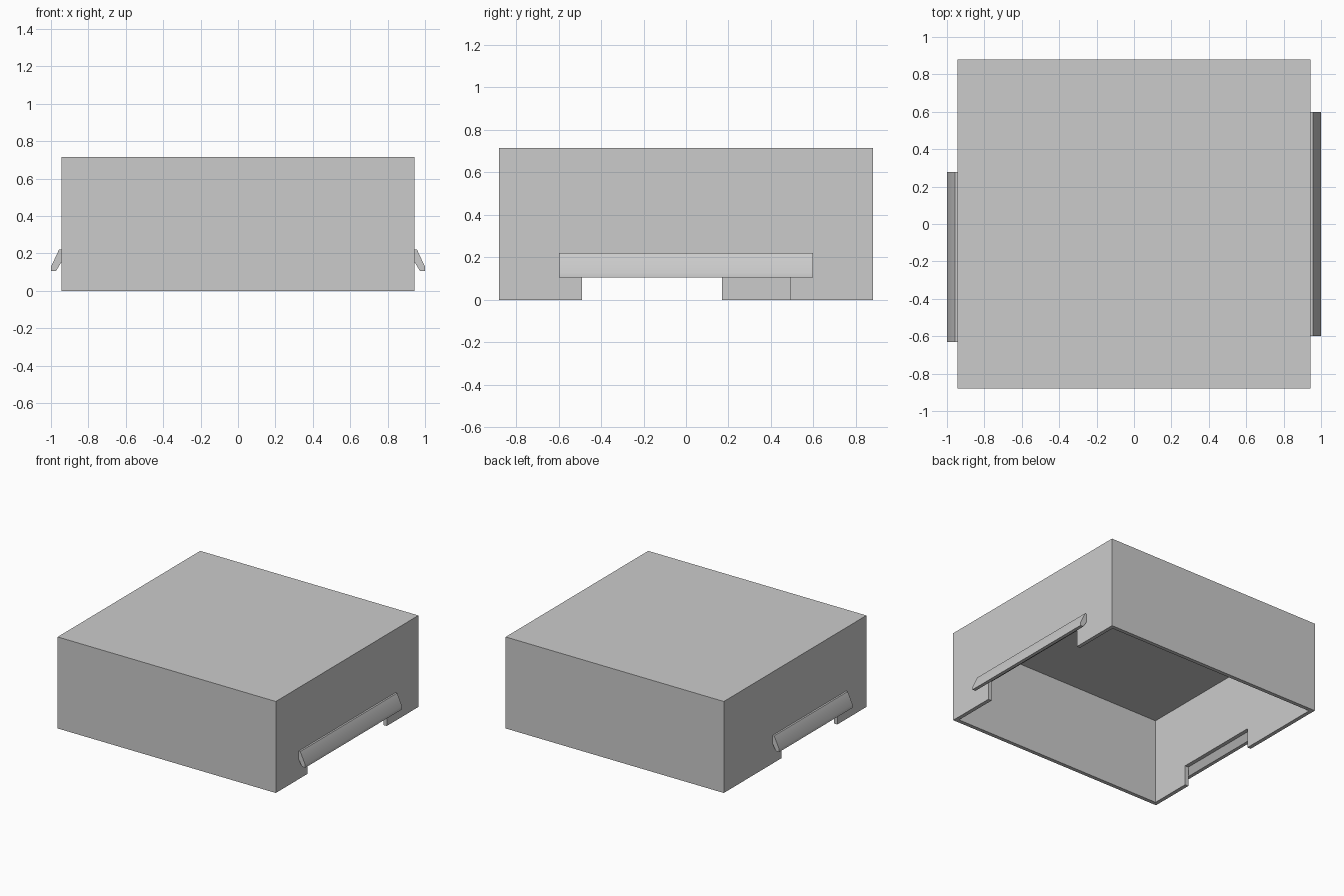
import bpy
import bmesh
from math import radians

cube = bpy.data.objects.get("Cube")
if cube:
    bpy.data.objects.remove(cube, do_unlink=True)

GREY = (0.6, 0.6, 0.6, 1.0)
grey = bpy.data.materials.new("plain grey")
grey.use_nodes = True
grey.diffuse_color = GREY
grey.node_tree.nodes["Principled BSDF"].inputs["Base Color"].default_value = GREY

HALF_X, HALF_Y, HEIGHT, WALL, ROOF = 0.943, 0.88, 0.715, 0.03, 0.045
SLOT_TOP = 0.155


def add_object(name, bm):
    bmesh.ops.recalc_face_normals(bm, faces=bm.faces)
    mesh = bpy.data.meshes.new(name)
    bm.to_mesh(mesh)
    bm.free()
    mesh.materials.append(grey)
    obj = bpy.data.objects.new(name, mesh)
    bpy.context.collection.objects.link(obj)
    return obj


def activate(obj):
    bpy.ops.object.select_all(action="DESELECT")
    obj.select_set(True)
    bpy.context.view_layer.objects.active = obj


def box(name, low, high):
    bm = bmesh.new()
    bmesh.ops.create_cube(bm, size=1)
    for v in bm.verts:
        v.co = [high[i] if v.co[i] > 0 else low[i] for i in range(3)]
    return add_object(name, bm)


def cut(target, cutter):
    cutter.hide_render = True
    mod = target.modifiers.new("cut", "BOOLEAN")
    mod.operation = "DIFFERENCE"
    mod.solver = "EXACT"
    mod.object = cutter
    activate(target)
    bpy.ops.object.modifier_apply(modifier=mod.name)
    bpy.data.objects.remove(cutter, do_unlink=True)


def hood(name, side, y0, y1):
    """Sloping lip over a slot: a profile in x-z pulled along y."""
    profile = [(HALF_X, 0.22), (0.957, 0.22), (1.0, 0.128),
               (1.0, 0.105), (0.973, 0.105), (HALF_X, SLOT_TOP)]
    bm = bmesh.new()
    face = bm.faces.new([bm.verts.new((side * x, y0, z)) for x, z in profile])
    pulled = bmesh.ops.extrude_face_region(bm, geom=[face])["geom"]
    verts = [g for g in pulled if isinstance(g, bmesh.types.BMVert)]
    bmesh.ops.translate(bm, verts=verts, vec=(0, y1 - y0, 0))
    obj = add_object(name, bm)
    activate(obj)
    bpy.ops.object.shade_smooth_by_angle(angle=radians(30))


# Open-bottomed shell
shell = box("shell", (-HALF_X, -HALF_Y, 0), (HALF_X, HALF_Y, HEIGHT))
cut(shell, box("cavity", (WALL - HALF_X, WALL - HALF_Y, -0.1),
               (HALF_X - WALL, HALF_Y - WALL, HEIGHT - ROOF)))

# Slot in each side wall, with a hood that overlaps its ends
OVERLAP = 0.108
for name, side, y0, y1 in (("left", 1, -0.49, 0.49), ("right", -1, -0.522, 0.17)):
    xs = sorted((side * (HALF_X - 0.1), side * (HALF_X + 0.1)))
    cut(shell, box("slot", (xs[0], y0, -0.1), (xs[1], y1, SLOT_TOP)))
    hood(name + "_hood", side, y0 - OVERLAP, y1 + OVERLAP)
